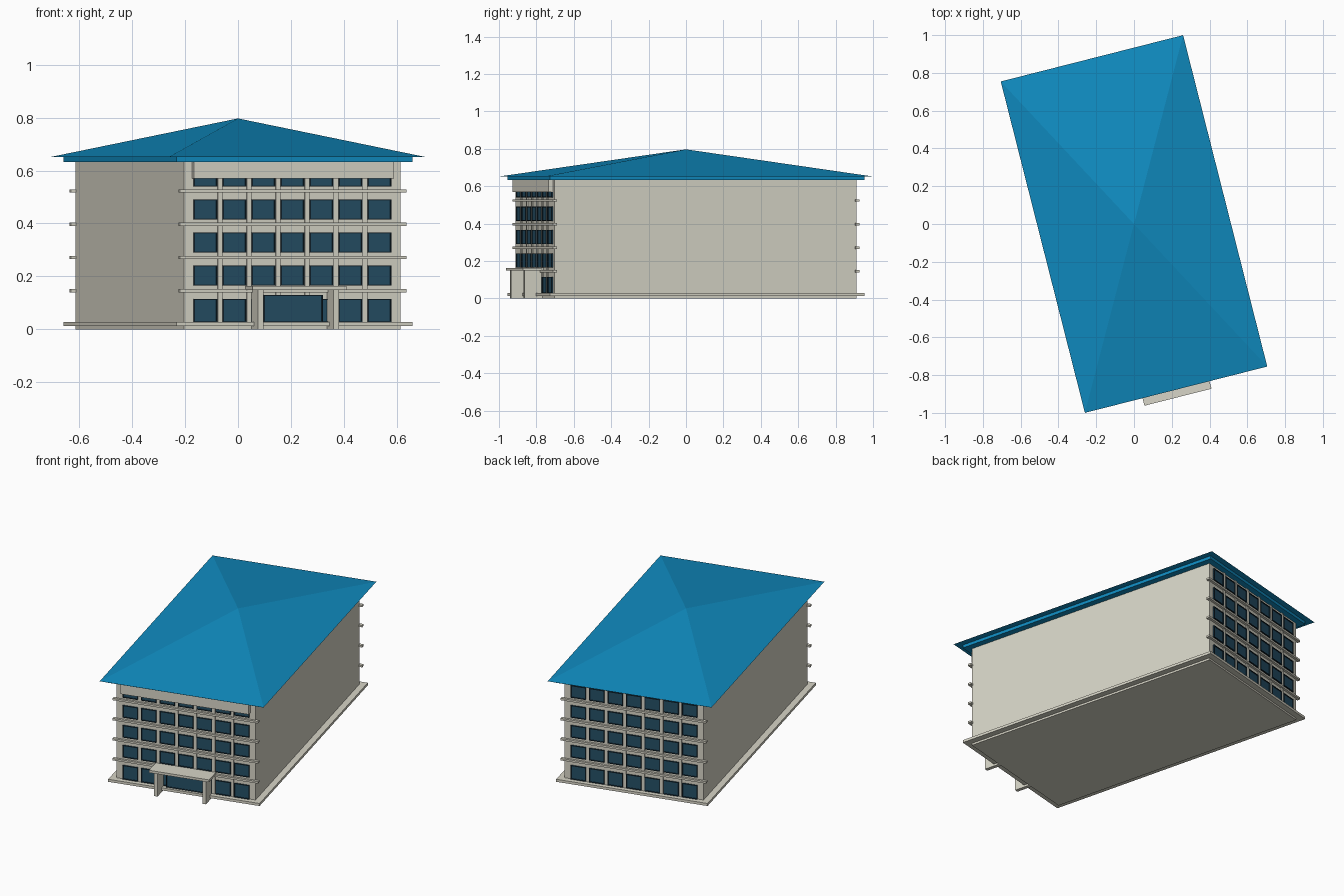
import bpy, bmesh, math
from mathutils import Matrix, Vector

if "Cube" in bpy.data.objects:
    bpy.data.objects.remove(bpy.data.objects["Cube"])

TURN = Matrix.Rotation(math.radians(14.25), 4, 'Z')   # whole building is turned on its plot
HALF_TURN = Matrix.Rotation(math.pi, 4, 'Z')


def material(name, rgb):
    m = bpy.data.materials.new(name)
    m.use_nodes = True
    m.diffuse_color = (*rgb, 1)
    m.node_tree.nodes["Principled BSDF"].inputs["Base Color"].default_value = (*rgb, 1)
    return m


STONE = material("warm stone", (0.68, 0.665, 0.57))
BLUE = material("roof blue", (0.005, 0.26, 0.53))
GLASS = material("dark blue glass", (0.018, 0.077, 0.13))
FRAME = material("dark frame", (0.008, 0.025, 0.04))


def add_box(bm, lo, hi):
    lo, hi = Vector(lo), Vector(hi)
    size = Matrix.Diagonal((*(hi - lo), 1))
    bmesh.ops.create_cube(bm, size=1, matrix=Matrix.Translation((lo + hi) / 2) @ size)


def finish(name, bm, mat, place=Matrix.Identity(4)):
    bm.transform(TURN @ place)
    bmesh.ops.recalc_face_normals(bm, faces=bm.faces)
    mesh = bpy.data.meshes.new(name)
    bm.to_mesh(mesh)
    bm.free()
    mesh.materials.append(mat)
    bpy.context.collection.objects.link(bpy.data.objects.new(name, mesh))


def boxes(name, mat, parts, place=Matrix.Identity(4)):
    bm = bmesh.new()
    for lo, hi in parts:
        add_box(bm, lo, hi)
    finish(name, bm, mat, place)


def rim(x, w, z0, z1, y0, y1, t=0.004):
    """Four bars around an opening of half width w centred on x."""
    return [((x - w, y0, z0), (x - w + t, y1, z1)),
            ((x + w - t, y0, z0), (x + w, y1, z1)),
            ((x - w + t, y0, z1 - t), (x + w - t, y1, z1)),
            ((x - w + t, y0, z0), (x + w - t, y1, z0 + t))]


# Body, plinth and eaves
W, D = 0.422, 0.832
boxes("main_body", STONE, [((-W, -D, 0), (W, D, 0.64))])
boxes("plinth", STONE, [((-0.46, -0.868, 0.012), (0.46, 0.868, 0.028))])
boxes("eaves_band", BLUE, [((-0.46, -0.868, 0.633), (0.46, 0.868, 0.652))])

# Pyramid roof
bm = bmesh.new()
corners = [bm.verts.new((sx * 0.498, sy * 0.905, 0.652))
           for sx, sy in ((-1, -1), (1, -1), (1, 1), (-1, 1))]
apex = bm.verts.new((0, 0, 0.797))
bm.faces.new(corners[::-1])
for i in range(4):
    bm.faces.new((corners[i], corners[(i + 1) % 4], apex))
finish("roof", bm, BLUE)

# Facades: windows, frames, posts and ledges on both short ends
PITCH, HALF = 0.113, 0.046
floors = [(0.028, 0.115)] + [(0.165 + 0.125 * i, 0.241 + 0.125 * i) for i in range(4)]
for side, place in (("front", Matrix.Identity(4)), ("back", HALF_TURN)):
    glass, frames = [], []
    for z0, z1 in floors:
        for col in range(-3, 4):
            x = col * PITCH
            glass.append(((x - HALF, -D - 0.003, z0), (x + HALF, -D + 0.01, z1)))
            frames += rim(x, HALF, z0, z1, -D - 0.008, -D + 0.01)
    boxes(side + "_windows", GLASS, glass, place)
    boxes(side + "_window_frames", FRAME, frames, place)
    posts = [((s - 0.009, -D - 0.006, 0.028), (s + 0.009, -D + 0.01, 0.633))
             for s in [(c + 0.5) * PITCH for c in range(-3, 3)]]
    boxes(side + "_posts", STONE, posts, place)
    ledges = [((-0.442, -0.846, z - 0.006), (0.442, -0.825, z + 0.006))
              for z in (0.146, 0.271, 0.397, 0.523)]
    boxes(side + "_ledges", STONE, ledges, place)

# Plain fascia panel above the front windows
boxes("front_panel", STONE, [((-0.39, -0.858, 0.57), (0.39, -D, 0.634))])

# Entrance: door, side walls and canopy
boxes("door_glass", GLASS, [((-0.115, -0.848, 0.028), (0.115, -D, 0.13))])
boxes("door_frame", FRAME, rim(0, 0.115, 0.028, 0.13, -0.852, -D))
boxes("porch_walls", STONE, [((s * 0.147 - 0.011, -0.93, 0), (s * 0.147 + 0.011, -D, 0.15))
                             for s in (-1, 1)])
boxes("canopy", STONE, [((-0.183, -0.946, 0.149), (0.183, -D, 0.164))])
